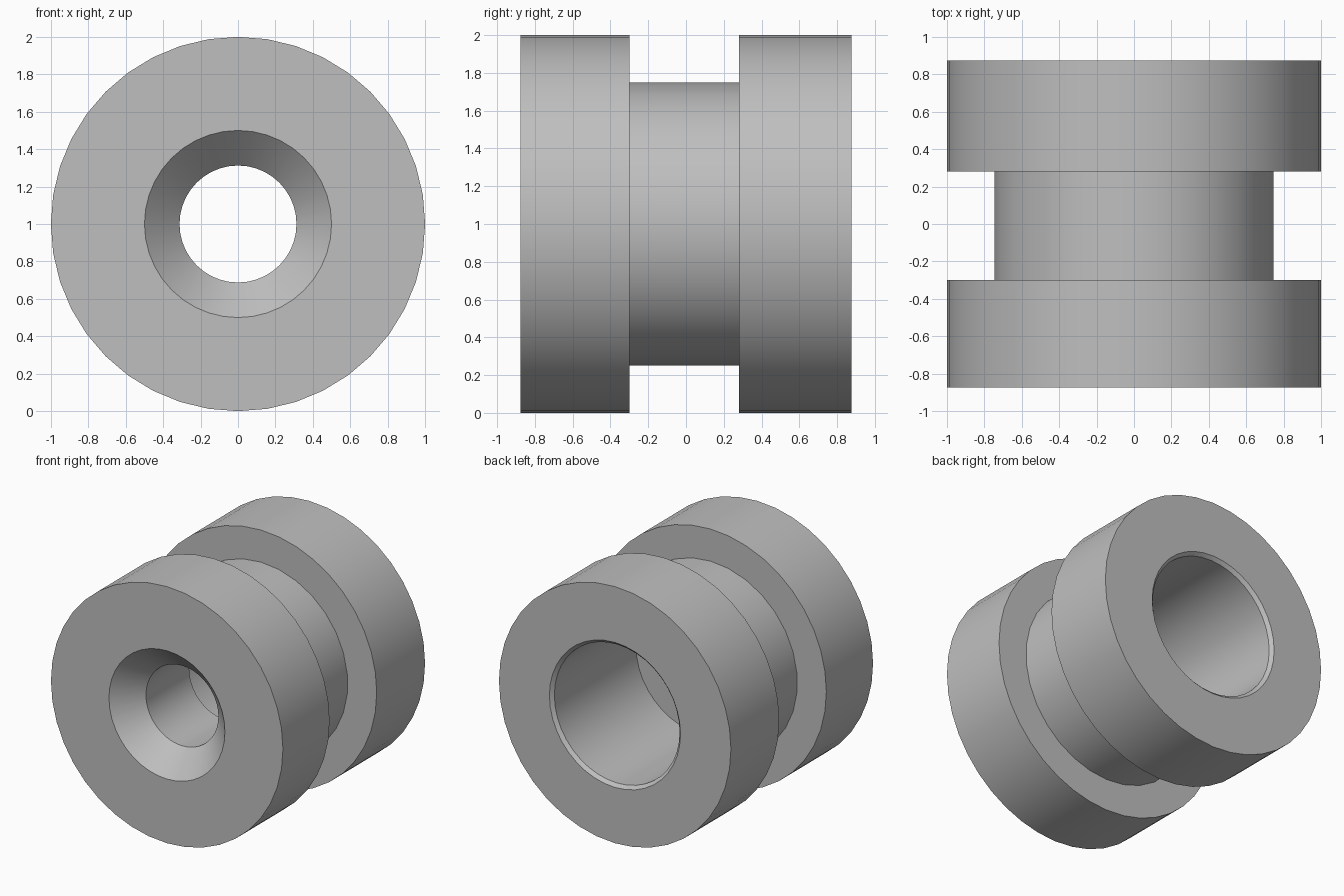
import bpy
import bmesh
from math import sin, cos, pi, radians

cube = bpy.data.objects.get("Cube")
if cube:
    bpy.data.objects.remove(cube, do_unlink=True)

grey = bpy.data.materials.new("plain grey")
grey.use_nodes = True
colour = (0.52, 0.52, 0.52, 1)
grey.diffuse_color = colour
grey.node_tree.nodes["Principled BSDF"].inputs["Base Color"].default_value = colour


def lathe(name, profile, sides):
    """Turn a (radius, y) profile about the horizontal y axis at z = 1."""
    bm = bmesh.new()
    rings = []
    for r, y in profile:
        angles = [2 * pi * i / sides for i in range(sides)]
        rings.append([bm.verts.new((r * sin(a), y, 1 + r * cos(a))) for a in angles])
    for a, b in zip(rings, rings[1:]):
        for i in range(sides):
            j = (i + 1) % sides
            bm.faces.new((a[i], a[j], b[j], b[i]))
    mesh = bpy.data.meshes.new(name)
    bm.to_mesh(mesh)
    bm.free()
    mesh.materials.append(grey)
    obj = bpy.data.objects.new(name, mesh)
    bpy.context.collection.objects.link(obj)
    bpy.ops.object.select_all(action="DESELECT")
    obj.select_set(True)
    bpy.context.view_layer.objects.active = obj
    bpy.ops.object.shade_smooth_by_angle(angle=radians(30))
    return obj


END = 0.875           # half length along y
GROOVE = (-0.3, 0.28)  # groove walls
STEP = -0.155         # shoulder inside the bore

# Front flange with countersunk hole, through to the bore shoulder
lathe("front_flange", [
    (0.7, GROOVE[0]), (1, GROOVE[0]), (1, -END), (0.5, -END),
    (0.3125, -END + 0.1875), (0.3125, STEP), (0.54, STEP)], 40)

# Narrow waist between the flanges
lathe("waist", [(0.75, GROOVE[1]), (0.75, GROOVE[0])], 30)

# Back flange with wide bore and chamfered mouth
lathe("back_flange", [
    (0.54, STEP), (0.54, END - 0.025), (0.565, END), (1, END),
    (1, GROOVE[1]), (0.7, GROOVE[1])], 40)

# Make every shell face away from the solid material
for name, outward in (("front_flange", True), ("waist", True), ("back_flange", True)):
    mesh = bpy.data.objects[name].data
    bm = bmesh.new()
    bm.from_mesh(mesh)
    bm.normal_update()
    # the outermost face tells whether the whole shell needs flipping
    face = max(bm.faces, key=lambda f: min((v.co.x ** 2 + (v.co.z - 1) ** 2) for v in f.verts))
    c = face.calc_center_median()
    if face.normal.x * c.x + face.normal.z * (c.z - 1) < 0:
        bmesh.ops.reverse_faces(bm, faces=bm.faces[:])
    bm.to_mesh(mesh)
    bm.free()
